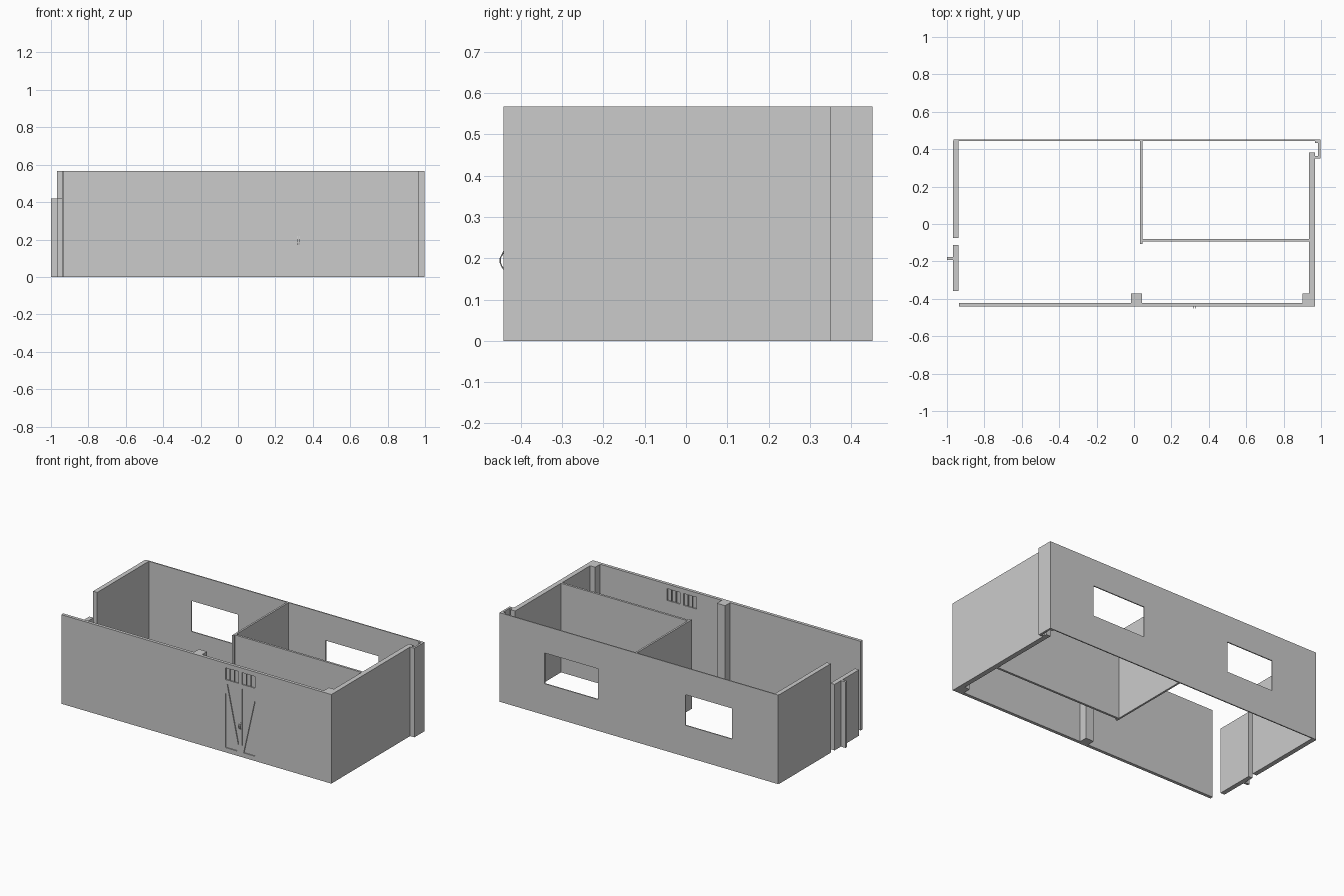
import bpy
import bmesh
from mathutils import Vector

old = bpy.data.objects.get("Cube")
if old:
    bpy.data.objects.remove(old, do_unlink=True)

grey = bpy.data.materials.new("plaster grey")
grey.use_nodes = True
COLOUR = (0.6, 0.6, 0.6, 1)
grey.diffuse_color = COLOUR
grey.node_tree.nodes["Principled BSDF"].inputs["Base Color"].default_value = COLOUR

H = 0.567        # full wall height
LOW = 0.42       # low wall height
FRONT = -0.442   # outer face of the front wall
INNER = -0.422   # inner face of the front wall


def prism(name, outline, direction):
    """Extrude a flat outline along a direction into a solid."""
    bm = bmesh.new()
    face = bm.faces.new([bm.verts.new(p) for p in outline])
    ext = bmesh.ops.extrude_face_region(bm, geom=[face])
    moved = [v for v in ext["geom"] if isinstance(v, bmesh.types.BMVert)]
    bmesh.ops.translate(bm, verts=moved, vec=Vector(direction))
    bmesh.ops.recalc_face_normals(bm, faces=bm.faces)
    mesh = bpy.data.meshes.new(name)
    bm.to_mesh(mesh)
    bm.free()
    mesh.materials.append(grey)
    ob = bpy.data.objects.new(name, mesh)
    bpy.context.collection.objects.link(ob)
    return ob


def plan(name, points, top=H):
    """A wall raised from its floor plan."""
    return prism(name, [(x, y, 0) for x, y in points], (0, 0, top))


def wall(name, x0, x1, y0, y1, top=H):
    return plan(name, [(x0, y0), (x1, y0), (x1, y1), (x0, y1)], top)


def cut(target, points, y0, y1):
    """Cut an x-z outline out of a wall between two depths."""
    cutter = prism("cutter", [(x, y0, z) for x, z in points], (0, y1 - y0, 0))
    cutter.hide_render = True
    mod = target.modifiers.new("opening", 'BOOLEAN')
    mod.operation = 'DIFFERENCE'
    mod.solver = 'EXACT'
    mod.object = cutter
    bpy.context.view_layer.objects.active = target
    bpy.ops.object.modifier_apply(modifier=mod.name)
    bpy.data.objects.remove(cutter, do_unlink=True)


def rect(x0, x1, z0, z1):
    return [(x0, z0), (x1, z0), (x1, z1), (x0, z1)]


# Outer walls
front = wall("front_wall", -0.935, 0.936, FRONT, INNER)
back = wall("back_wall", -0.965, 0.997, 0.445, 0.452)
wall("right_rear_wall", -0.968, -0.939, -0.075, 0.445)
wall("right_low_wall", -0.968, -0.939, -0.358, -0.112, LOW)
wall("right_low_stub", -1.0, -0.968, -0.192, -0.176, LOW)
plan("left_wall", [(0.936, INNER), (0.936, FRONT), (0.967, FRONT), (0.967, 0.382),
                   (0.936, 0.382)])

# Hooked corner panel at the rear left
plan("corner_panel", [(0.967, 0.35), (0.997, 0.35), (0.997, 0.445), (0.967, 0.445),
                      (0.967, 0.433), (0.984, 0.433), (0.984, 0.364), (0.967, 0.364)])

# Inner partitions
wall("partition_long", 0.045, 0.936, -0.094, -0.08)
wall("partition_cross", 0.033, 0.045, -0.107, 0.445)

# Pillars behind the front wall
wall("pillar_middle", -0.015, 0.043, INNER, -0.372)
wall("pillar_corner", 0.9, 0.936, INNER, -0.372)

# Rear windows
for x0, x1 in ((0.305, 0.679), (-0.64, -0.312)):
    cut(back, rect(x0, x1, 0.2, 0.395), 0.4, 0.5)

# Double door in the front wall: glazed recesses and braced panels
MID = 0.325
for side in (-1, 1):
    near, far = 0.011, 0.105
    pane = (far - near) / 3
    for i in range(3):
        a = MID + side * (near + i * pane + 0.002)
        b = MID + side * (near + (i + 1) * pane - 0.002)
        opening = rect(min(a, b), max(a, b), 0.463, 0.538)
        cut(front, opening, FRONT - 0.02, FRONT + 0.007)
        cut(front, opening, INNER - 0.007, INNER + 0.02)
    upper = [(near, 0.06), (near, 0.435), (0.092, 0.435)]
    lower = [(far, 0.39), (far, 0.03), (0.024, 0.03)]
    for panel in (upper, lower):
        cut(front, [(MID + side * x, z) for x, z in panel],
            FRONT - 0.02, FRONT + 0.006)

    # Bowed door handle
    curve = bpy.data.curves.new("door_handle", 'CURVE')
    curve.dimensions = '3D'
    curve.bevel_depth = 0.0017
    curve.bevel_resolution = 1
    curve.use_fill_caps = True
    spline = curve.splines.new('POLY')
    path = [(0.001, 0.217), (-0.003, 0.209), (-0.008, 0.2), (-0.008, 0.19),
            (-0.004, 0.18), (0.001, 0.173)]
    spline.points.add(len(path) - 1)
    for point, (y, z) in zip(spline.points, path):
        point.co = (MID + side * 0.005, FRONT + y, z, 1)
    curve.materials.append(grey)
    handle = bpy.data.objects.new("door_handle", curve)
    bpy.context.collection.objects.link(handle)
